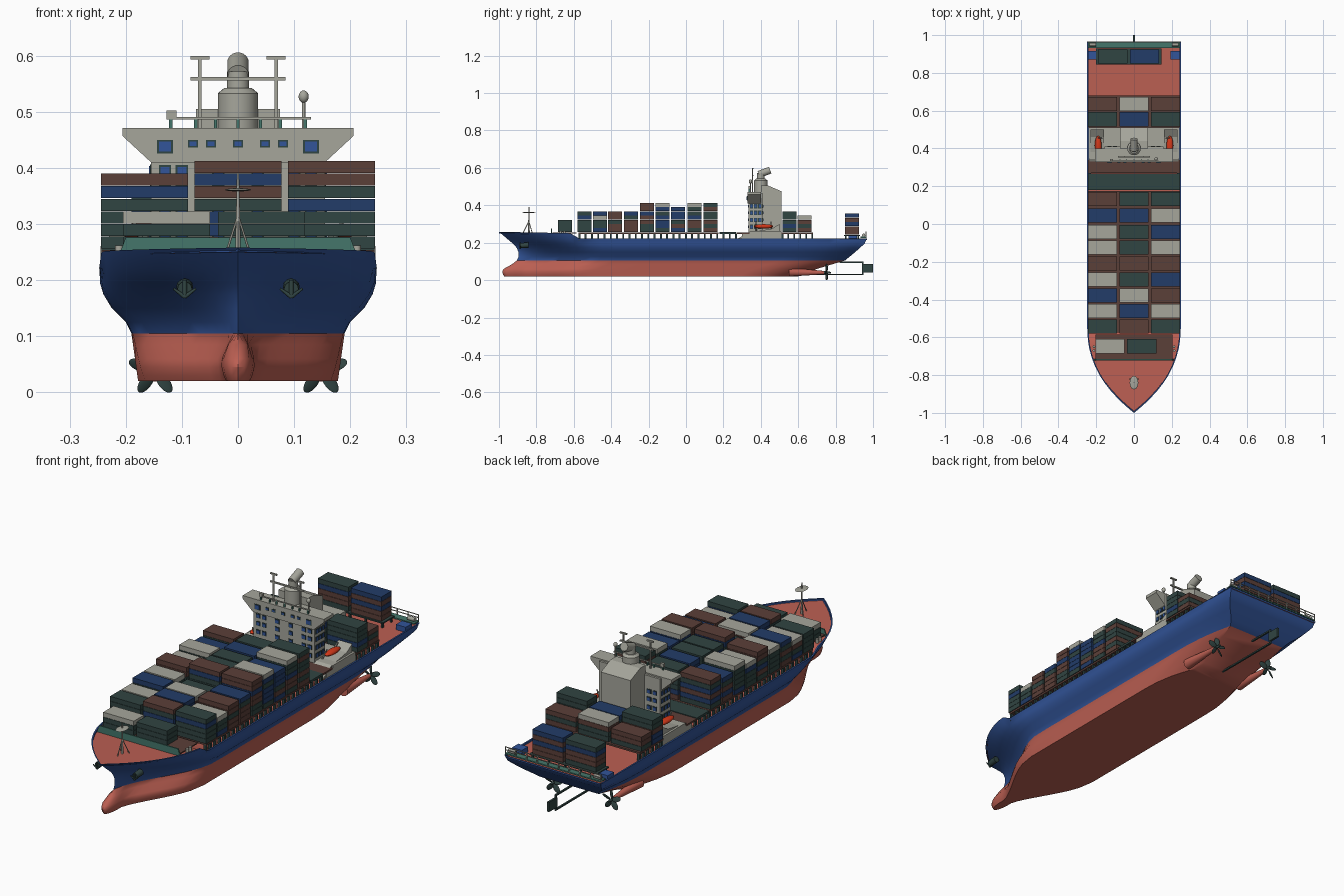
import bpy, bmesh, math, random
from mathutils import Matrix, Vector

if "Cube" in bpy.data.objects:
    bpy.data.objects.remove(bpy.data.objects["Cube"])
random.seed(4)

COL = {"hull blue": (.032, .09, .32), "salmon red": (.50, .115, .085), "box blue": (.016, .045, .14),
       "dark green": (.03, .058, .054), "brown": (.105, .05, .04), "light grey": (.38, .38, .33),
       "teal": (.058, .18, .145), "boat red": (.65, .04, .01)}
MAT = {}
for n, c in COL.items():
    MAT[n] = bpy.data.materials.new(n)
    MAT[n].diffuse_color = (*c, 1)

def finish(name, bm, mats, smooth=False):
    bmesh.ops.recalc_face_normals(bm, faces=bm.faces)
    me = bpy.data.meshes.new(name)
    bm.to_mesh(me)
    bm.free()
    for m in mats.split(","):
        me.materials.append(MAT[m])
    ob = bpy.data.objects.new(name, me)
    bpy.context.collection.objects.link(ob)
    if smooth:
        bpy.ops.object.select_all(action='DESELECT')
        ob.select_set(True)
        bpy.context.view_layer.objects.active = ob
        bpy.ops.object.shade_smooth_by_angle(angle=math.radians(35))
    return ob

def boxes(name, mat, items):
    """items: (x0, x1, y0, y1, z0, z1)"""
    bm = bmesh.new()
    for x0, x1, y0, y1, z0, z1 in items:
        m = Matrix.Translation(((x0+x1)/2, (y0+y1)/2, (z0+z1)/2)) @ Matrix.Diagonal((x1-x0, y1-y0, z1-z0, 1))
        bmesh.ops.create_cube(bm, size=1, matrix=m)
    return finish(name, bm, mat)

def rods(name, mat, items, seg=12):
    """items: (start, end, start radius, end radius)"""
    bm = bmesh.new()
    for a, b, r1, r2 in items:
        a, b = Vector(a), Vector(b)
        m = Matrix.Translation((a+b)/2) @ (b-a).to_track_quat('Z', 'Y').to_matrix().to_4x4()
        bmesh.ops.create_cone(bm, cap_ends=True, segments=seg, radius1=r1, radius2=r2, depth=(b-a).length, matrix=m)
    return finish(name, bm, mat, True)

def balls(name, mat, items):
    """items: (matrix) of unit spheres"""
    bm = bmesh.new()
    for m in items:
        bmesh.ops.create_uvsphere(bm, u_segments=16, v_segments=10, radius=1, matrix=m)
    return finish(name, bm, mat, True)

def prism(name, mat, profile, d0, d1, axis):
    """extrude a profile: axis 'x' takes (y,z) points, axis 'y' takes (x,z) points"""
    bm = bmesh.new()
    put = (lambda p, d: (d, p[0], p[1])) if axis == 'x' else (lambda p, d: (p[0], d, p[1]))
    a = [bm.verts.new(put(p, d0)) for p in profile]
    b = [bm.verts.new(put(p, d1)) for p in profile]
    bm.faces.new(a)
    bm.faces.new(b)
    for i in range(len(a)):
        j = (i+1) % len(a)
        bm.faces.new((a[i], a[j], b[j], b[i]))
    return finish(name, bm, mat)

def table(t, v):
    for (a, p), (b, q) in zip(t, t[1:]):
        if v <= b:
            return p + (q-p)*max(0, (v-a)/(b-a))
    return t[-1][1]

# ---- hull: waterlines lofted from stem to stern ----
STEM = [(.02, -.972), (.04, -.985), (.06, -.975), (.085, -.93), (.105, -.905), (.125, -.895), (.15, -.895),
        (.175, -.907), (.195, -.925), (.22, -.955), (.257, -1)]
STERN = [(.02, .6), (.06, .70), (.105, .85), (.15, .905), (.195, .955), (.22, .966), (.257, .967)]
BEAM = [(.02, .178), (.105, .19), (.125, .2), (.15, .225), (.175, .24), (.195, .246), (.257, .248)]
SHEER = [(-1, .257), (-.62, .25), (-.57, .221), (1, .221)]
ROWS = [.02, .03, .045, .06, .085, .105, .125, .15, .175, .195, .22, .257]
US = [0, .004, .012, .025, .04, .06, .08, .1, .125, .15, .175, .194, .219, .25, .3, .4, .55, .7, .8, .85, .9, .93, .96, .98, 1]

def hull_point(u, z):
    y0, y1 = table(STEM, z), table(STERN, z)
    y = y0 + (y1-y0)*u
    k = min(1, max(0, (z-.09)/.13))
    s = min(1, (y-y0)/.47)
    w = table(BEAM, z)*((1-k)*s*s*(3-2*s) + k*(1-(1-s)**2.4))
    if z < .1:  # bulbous bow
        r = .03*math.sin(math.pi*min(1, (z+.01)/.12))
        t = min(0, (y+.9)/(-.9-y0))
        w = max(w, r*math.sqrt(max(0, 1-t*t)))
    a = table([(.02, .4), (.105, .2), (.2, .02), (.257, 0)], z)
    w *= 1 - a*max(0, (y-y1+.3)/.3)**2
    return w, y, (z if z < .22 else min(z, table(SHEER, y)) if z < .25 else table(SHEER, y) + .001)

bm = bmesh.new()
secs = []
for u in US:
    half = [hull_point(u, z) for z in ROWS]
    w, y, z = half[-1]
    half += [(max(0, w-.007), y, z), (max(0, w-.007), y, z-.008)]
    loop = [(-p[0], p[1], p[2]) for p in reversed(half)] + half
    secs.append([bm.verts.new(p) for p in loop])
n = len(secs[0])
def hull_face(vs, deck):
    f = bm.faces.new(vs)
    low = max(v.co.z for v in vs) < .1055
    f.material_index = 1 if deck or low else 0
for a, b in zip(secs, secs[1:]):
    for i in range(n):
        j = (i+1) % n
        hull_face((a[i], a[j], b[j], b[i]), i == n-1)
e = secs[-1]
for i in range(n//2-1):
    hull_face((e[i], e[i+1], e[n-2-i], e[n-1-i]), False)
bmesh.ops.remove_doubles(bm, verts=bm.verts, dist=.00005)
finish("hull", bm, "hull blue,salmon red", True)

# ---- hatch covers, deck posts and breakwater ----
boxes("hatch_covers", "brown", [(-.205, .205, -.715, -.585, .249, .254), (-.243, .243, -.575, .175, .246, .254),
                                (-.243, .243, .27, .34, .246, .254), (-.243, .243, .51, .68, .246, .254)])
boxes("empty_hatch", "dark green", [(-.243, .243, .18, .268, .246, .256)])
posts = [-.57+.0335*i for i in range(26)] + [.515+.032*i for i in range(6)]
boxes("deck_posts", "dark green", [(s*.234-.006, s*.234+.006, y-.005, y+.005, .212, .247) for y in posts for s in (-1, 1)])
prism("breakwater", "teal", [(-.212, .245), (.212, .245), (.2, .276), (-.2, .276)], -.722, -.716, 'y')

# ---- container stacks: layers of random colours, chosen colour on top ----
K = {"b": "box blue", "g": "dark green", "r": "brown", "w": "light grey"}
crates = {c: [] for c in K}
H = .0225
def stack(x0, y0, base, count, top, length=.075, width=.155):
    for i in range(count):
        c = top if i == count-1 else random.choice("gggbbrr")
        crates[c].append((x0, x0+width, y0, y0+length, base+i*H+.0006, base+(i+1)*H-.0006))
# start y, top colours left/middle/right, layers left/middle/right
BAYS = [(-.58, "grg", (4, 5, 5)), (-.498, "wbw", (4, 5, 4)), (-.416, "bwr", (5, 5, 5)), (-.332, "wgb", (5, 4, 5)),
        (-.246, "rrr", (6, 7, 7)), (-.162, "wgw", (5, 6, 7)), (-.08, "wgb", (6, 6, 6)), (.008, "bbw", (5, 6, 7)),
        (.094, "rgg", (6, 6, 7)), (.517, "gbg", (5, 4, 5)), (.597, "rwr", (3, 4, 3))]
for y, tops, counts in BAYS:
    for x, t, c in zip((-.244, -.0775, .089), tops, counts):
        stack(x, y, .2555, c, t)
stack(-.205, -.685, .2555, 3, "w")
stack(-.036, -.685, .2555, 3, "g")
stack(-.19, .85, .243, 5, "g")
stack(-.022, .85, .243, 5, "b")
for c, items in crates.items():
    boxes("containers_" + K[c].replace(" ", "_"), K[c], items)

# ---- superstructure ----
boxes("accommodation_block", "light grey", [(-.155, .155, .335, .41, .215, .465), (-.24, .24, .345, .51, .215, .262),
                                            (-.24, -.13, .3, .345, .215, .25), (.13, .24, .3, .345, .215, .25)])
prism("bridge_wings", "light grey", [(-.155, .41), (.155, .41), (.206, .457), (.206, .471), (-.206, .471), (-.206, .457)], .328, .4, 'y')
prism("engine_casing", "light grey", [(.4, .215), (.51, .215), (.51, .475), (.44, .505), (.4, .505)], -.075, .075, 'x')
for s in (-1, 1):
    prism("side_ramp", "light grey", [(.275, .22), (.345, .22), (.345, .262)], s*.235, s*.15, 'x')
    prism("boat_cradle", "light grey", [(.37, .26), (.5, .26), (.5, .3), (.46, .275)], s*.23, s*.16, 'x')

# windows as thin plates with darker surrounds
glass, frame = [], []
def window(axis, d, sgn, c, z, w, h):
    for out, grow, t in ((frame, .003, .002), (glass, 0, .004)):
        a, b = sorted((d, d+sgn*t))
        p, q = c-w/2-grow, c+w/2+grow
        zz = (z-h/2-grow, z+h/2+grow)
        out.append((p, q, a, b, *zz) if axis == 'y' else (a, b, p, q, *zz))
for z in (.285, .322, .36, .395):
    for x in (.13, .1, .035):
        for s in (-1, 1):
            window('y', .335, -1, s*x, z, .016, .014)
            if x > .08:
                window('y', .41, 1, s*x, z, .016, .014)
    for y in (.35, .372, .395):
        for s in (-1, 1):
            window('x', s*.155, s, y, z, .012, .016)
for s in (-1, 1):
    window('y', .328, -1, s*.13, .438, .022, .018)
    window('y', .4, 1, s*.13, .438, .022, .018)
    for x in (.048, .08):
        window('y', .328, -1, s*x, .443, .012, .008)
window('y', .328, -1, 0, .443, .012, .008)
boxes("window_frames", "dark green", frame)
boxes("window_glass", "hull blue", glass)

# bridge roof railing, masts, radome, funnel
boxes("roof_rail", "light grey", [(-.125, .13, .335, .34, .486, .491), (-.127, -.11, .333, .345, .486, .502)])
boxes("roof_rail_posts", "teal", [(x-.003, x+.003, .335, .341, .47, .487) for x in (-.12, -.075, -.04, 0, .04, .075, .12)])
masts = [(-.085, .085, .352, .36, .556, .562)]
for s in (-1, 1):
    masts += [(s*.068-.003, s*.068+.003, .353, .359, .47, .595), (s*.068-.017, s*.068+.017, .352, .36, .593, .599)]
boxes("radar_masts", "light grey", masts)
rods("radome_post", "light grey", [((.117, .345, .47), (.117, .345, .52), .003, .003)])
balls("radome", "light grey", [Matrix.Translation((.117, .345, .527)) @ Matrix.Diagonal((.009, .009, .011, 1))])
rods("funnel", "light grey", [((0, .4, .465), (0, .4, .533), .036, .036), ((0, .4, .533), (0, .4, .542), .036, .025),
                              ((0, .4, .54), (0, .4, .572), .02, .02), ((0, .39, .565), (0, .45, .588), .019, .019)], 24)

# lifeboats with davits
balls("lifeboats", "boat red", [Matrix.Translation((s*.19, .415, .287)) @ Matrix.Diagonal((.018, .052, .012, 1)) for s in (-1, 1)])
rods("davits", "light grey", [((s*.165, y, .26), (s*.19, y, .312), .004, .003) for s in (-1, 1) for y in (.375, .455)])

# ---- bow fittings: mast, anchors, bollards ----
rods("fore_mast", "light grey", [((0, -.84, .245), (0, -.84, .39), .005, .002)] +
     [((x, y, .245), (0, -.84, .315), .002, .002) for x, y in ((-.022, -.82), (.022, -.82), (0, -.875))])
balls("mast_platform", "light grey", [Matrix.Translation((0, -.84, .361)) @ Matrix.Diagonal((.023, .036, .003, 1))])
anchor = []
for s in (-1, 1):
    x, y = s*.095, -.872
    anchor += [((x, y+.03, .188), (x, y-.012, .184), .015, .013), ((x, y-.015, .2), (x, y-.015, .168), .004, .004),
               ((x, y-.015, .17), (x-.02, y-.015, .185), .004, .002), ((x, y-.015, .17), (x+.02, y-.015, .185), .004, .002)]
rods("anchors", "dark green", anchor)
rods("bollards", "light grey", [((s*.212, y, .24), (s*.212, y, .262), .007, .007) for s in (-1, 1) for y in (-.67, -.65)])

# ---- stern gallery ----
boxes("stern_platform", "teal", [(-.243, .243, .932, .966, .226, .232)])
boxes("stern_rack", "dark green", [(-.2, .145, .845, .93, .236, .242)] +
      [(x-.004, x+.004, y-.004, y+.004, .21, .238) for x in (-.19, -.11, -.03, .05, .135) for y in (.855, .92)])
boxes("stern_rails", "light grey", [(-.243, .243, .962, .965, z, z+.003) for z in (.245, .258)] +
      [(-.243+.054*i-.002, -.243+.054*i+.002, .961, .965, .23, .261) for i in range(10)])
boxes("winches", "hull blue", [(s*.218-.025, s*.218+.025, .87, .915, .212, .238) for s in (-1, 1)])
rods("winch_drums", "light grey", [((s*.2, .95, .24), (s*.235, .95, .24), .009, .009) for s in (-1, 1)])

# ---- propellers, shafts and rudder ----
blades = []
for s in (-1, 1):
    hub = Matrix.Translation((s*.148, .752, .04))
    for k in range(5):
        blades.append(hub @ Matrix.Rotation(math.radians(36+72*k), 4, 'Y') @ Matrix.Translation((0, 0, -.027)) @
                      Matrix.Rotation(.5, 4, 'Z') @ Matrix.Diagonal((.012, .003, .022, 1)))
balls("propeller_blades", "dark green", blades)
rods("propeller_hubs", "dark green", [((s*.148, .735, .04), (s*.148, .775, .04), .009, .004) for s in (-1, 1)])
rods("shaft_tubes", "salmon red", [((s*.148, .55, .043), (s*.148, .738, .04), .024, .009) for s in (-1, 1)], 16)
boxes("rudder", "dark green", [(-.005, .005, .94, 1, .04, .085), (-.004, .004, .82, .95, .092, .099),
                               (-.004, .004, .59, .95, .026, .033), (-.004, .004, .942, .95, .026, .099)])

for m in bpy.data.materials:
    if m.users and not m.is_grease_pencil:
        m.use_nodes = True
        m.node_tree.nodes["Principled BSDF"].inputs["Base Color"].default_value = m.diffuse_color
